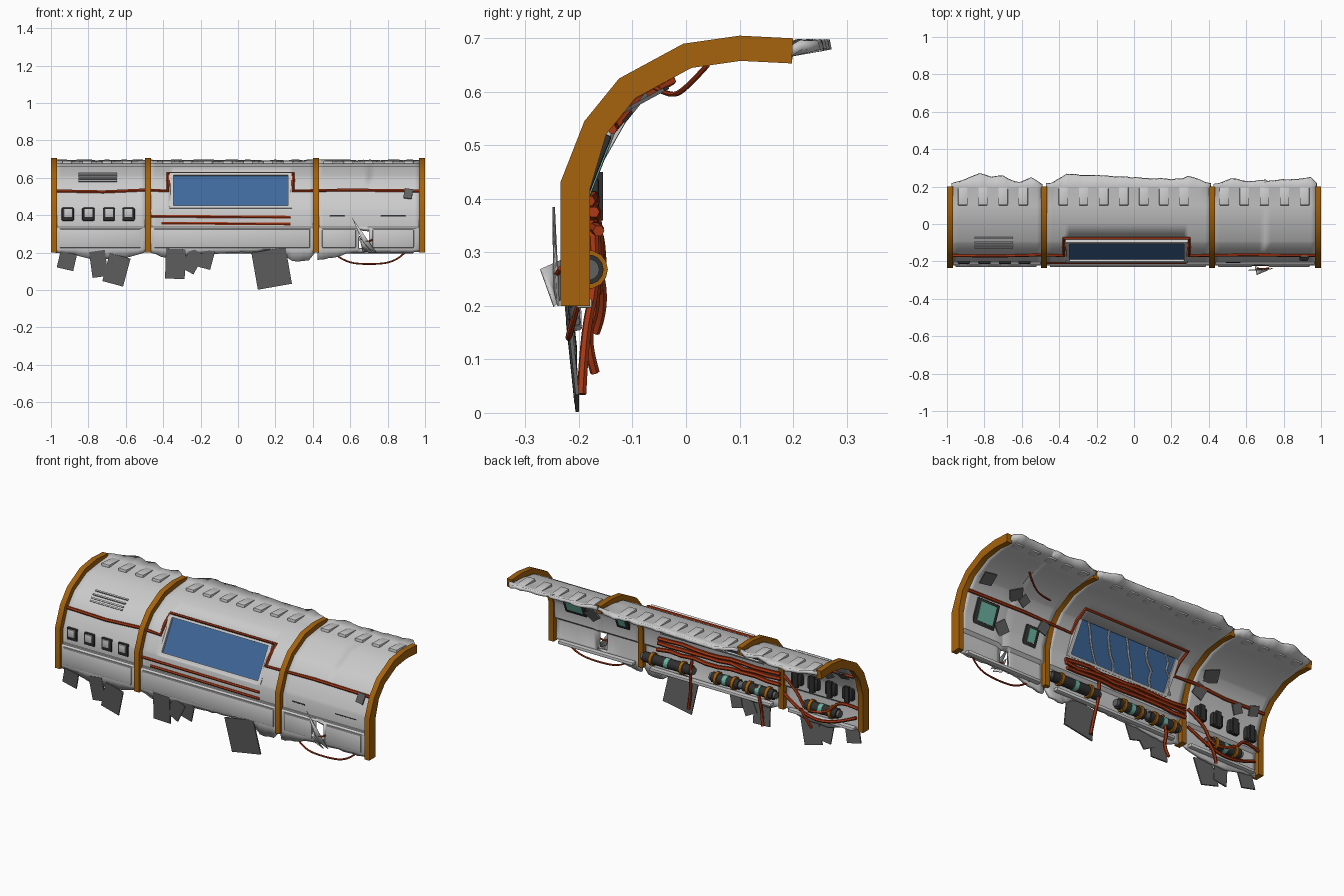
import bpy, bmesh, math, random
from mathutils import Vector, Matrix, Euler

if "Cube" in bpy.data.objects:
    bpy.data.objects.remove(bpy.data.objects["Cube"])
random.seed(4)

def mat(name, *c):
    m = bpy.data.materials.new(name)
    m.diffuse_color = (*c, 1)
    m.use_nodes = True
    m.node_tree.nodes["Principled BSDF"].inputs["Base Color"].default_value = m.diffuse_color
    return m

ORANGE = mat("orange_paint", .38, .125, .004)
RED = mat("red_pipe", .40, .04, .008)
DARK = mat("dark_steel", .12, .12, .12)
BLACK = mat("black_steel", .03, .03, .03)
BLUE = mat("blue_glass", .05, .14, .33)
GREEN = mat("green_glass", .15, .45, .36)

# Cross-section of the hull (y, z), outer line of the ribs
P = [Vector(p) for p in [(-.235, .2), (-.235, .43), (-.19, .545), (-.125, .625),
                         (-.005, .69), (.1, .705), (.2, .70)]]
SKIN = .029  # depth of the hull skin below the rib line

def offs(d):
    out = []
    for i, p in enumerate(P):
        ns = []
        for a, b in ((i - 1, i), (i, i + 1)):
            if a >= 0 and b < len(P):
                t = (P[b] - P[a]).normalized()
                ns.append(Vector((t.y, -t.x)))
        n = sum(ns, Vector((0, 0))).normalized()
        out.append(p + n * (d / n.dot(ns[0])))
    return out

def at(z, d):
    q = offs(d)
    for a, b in zip(q[:5], q[1:5]):
        if z <= b.y or b is q[4]:
            t = b - a
            return a.x + t.x * (z - a.y) / t.y, -math.atan2(t.x, t.y)

def lerp(pts, x):
    for (x0, v0), (x1, v1) in zip(pts, pts[1:]):
        if x <= x1:
            return v0 + (v1 - v0) * max(0, (x - x0) / (x1 - x0))
    return pts[-1][1]

def obj(name, bm, m=None):
    me = bpy.data.meshes.new(name)
    bm.to_mesh(me)
    bm.free()
    o = bpy.data.objects.new(name, me)
    bpy.context.collection.objects.link(o)
    if m:
        me.materials.append(m)
    return o

def box(name, loc, size, rot=(0, 0, 0), m=None, bevel=0):
    bm = bmesh.new()
    bmesh.ops.create_cube(bm, size=1, matrix=Matrix.Diagonal((*size, 1)))
    if bevel:
        bmesh.ops.bevel(bm, geom=bm.edges[:], offset=bevel, segments=2, profile=.5, affect='EDGES')
    r = rot if isinstance(rot, Matrix) else Euler(rot).to_matrix()
    bm.transform(Matrix.Translation(loc) @ r.to_4x4())
    return obj(name, bm, m)

def surf_box(name, x, z, w, h, t, d, m=None, bevel=0, spin=0):
    y, a = at(z, d)
    return box(name, (x, y, z), (w, t, h), Matrix.Rotation(a, 3, 'X') @ Matrix.Rotation(spin, 3, 'Y'), m, bevel)

def tube(name, pts, r, m=RED, smooth=False):
    cu = bpy.data.curves.new(name, 'CURVE')
    cu.dimensions, cu.bevel_depth, cu.bevel_resolution, cu.use_fill_caps = '3D', r, 1, True
    s = cu.splines.new('NURBS' if smooth else 'POLY')
    s.points.add(len(pts) - 1)
    for p, c in zip(s.points, pts):
        p.co = (*c, 1)
    if smooth:
        s.use_endpoint_u, s.order_u, s.resolution_u = True, 3, 5
    tmp = bpy.data.objects.new(name + "_path", cu)
    bpy.context.collection.objects.link(tmp)
    me = bpy.data.meshes.new_from_object(tmp.evaluated_get(bpy.context.evaluated_depsgraph_get()))
    bpy.data.objects.remove(tmp)
    o = bpy.data.objects.new(name, me)
    bpy.context.collection.objects.link(o)
    me.materials.clear()
    if m:
        me.materials.append(m)
    return o

# Orange ribs, a little deeper at the foot
for x in (-.984, -.48, .416, .984):
    bm = bmesh.new()
    ring = P + (offs(.056)[:2] + offs(.047)[2:])[::-1]
    f = bm.faces.new([bm.verts.new((x - .016, *p)) for p in ring])
    e = bmesh.ops.extrude_face_region(bm, geom=[f])
    bmesh.ops.translate(bm, vec=(.032, 0, 0), verts=[v for v in e['geom'] if isinstance(v, bmesh.types.BMVert)])
    bmesh.ops.recalc_face_normals(bm, faces=bm.faces)
    obj("rib", bm, ORANGE)

# Hull skin in three bays with torn lower and rear edges; the lower band bulges outwards
WX, TEAR = (-.36, .28), (.645, .7)
bays = [
    ("left_hull", -.975, -.49, [(-.97, .2), (-.9, .19), (-.75, .16), (-.6, .17), (-.5, .2)],
     [(-.97, .21), (-.89, .24), (-.82, .27), (-.76, .25), (-.7, .255), (-.62, .21), (-.54, .25), (-.5, .2)]),
    ("middle_hull", -.47, .41, [(-.46, .2), (-.4, .17), (-.2, .19), (0, .2), (.2, .21), (.3, .15), (.38, .16), (.4, .2)],
     [(-.44, .21), (-.36, .265), (.12, .24), (.25, .235), (.29, .255), (.35, .235), (.39, .21)]),
    ("right_hull", .425, .975, [(.43, .16), (.5, .17), (.6, .2), (.97, .2)],
     [(.43, .2), (.5, .225), (.53, .25), (.57, .225), (.75, .23), (.9, .24), (.94, .25), (.97, .21)])]
for name, x0, x1, low, back in bays:
    q = offs(SKIN)
    rows = [Vector((at(z, .012)[0], z)) for z in (.218, .33)]
    rows += sorted([Vector((at(z, SKIN)[0], z)) for z in (.345, .44, .61)] + q[1:5], key=lambda p: p.y)
    rows += [q[5], Vector((.19, .683))]
    n = round((x1 - x0) / .03)
    xs = sorted([x0 + (x1 - x0) * i / n for i in range(n + 1)] + [x for x in WX + TEAR if x0 < x < x1])
    bm = bmesh.new()
    cols = []
    for x in xs:
        j = random.uniform(-.003, .003)
        bend = random.uniform(0, .006)
        pr = [(-.218 + bend, min(.212, lerp(low, x) + j)), *rows, (lerp(back, x) + j, .699 - bend)]
        cols.append([bm.verts.new((x, *p)) for p in pr])
    for a, b in zip(cols, cols[1:]):
        for k in range(len(a) - 1):
            c = (a[k].co + b[k + 1].co) / 2
            window = WX[0] < c.x < WX[1] and .44 < c.z < .61 and c.y < 0
            tear = TEAR[0] < c.x < TEAR[1] and .218 < c.z < .33
            if not (window or tear):
                bm.faces.new((a[k], b[k], b[k + 1], a[k + 1]))
    bmesh.ops.delete(bm, geom=[v for v in bm.verts if not v.link_faces], context='VERTS')
    o = obj(name, bm)
    s = o.modifiers.new("thickness", 'SOLIDIFY')
    s.thickness, s.offset = .018, -1

# Stiffeners pressed into the roof, rising slightly to the front
for i in range(18):
    x = -.915 + i * .1075
    if min(abs(x + .48), abs(x - .416)) > .045:
        box("roof_stiffener", (x, .15, .675), (.05, .1, .026), (-.06, 0, 0), None, .003)

# Raised lower panels, the lip above them and a ledge behind
for x0, x1 in ((-.955, -.52), (-.45, .385), (.45, .63), (.72, .94)):
    surf_box("lower_panel", (x0 + x1) / 2, .275, x1 - x0, .1, .014, .012, bevel=.005)
for x0, x1 in ((-.965, -.5), (-.46, .4), (.435, .965)):
    surf_box("panel_lip", (x0 + x1) / 2, .342, x1 - x0, .008, .01, .026)
    surf_box("inner_ledge", (x0 + x1) / 2, .205, (x1 - x0) * .9, .018, .03, .045, bevel=.004)

# Torn sheet on the right bay
for pts in ([(.61, -.245, .385), (.74, -.236, .2), (.68, -.243, .23)],
            [(.65, -.225, .29), (.66, -.27, .27), (.72, -.245, .2), (.67, -.235, .21)]):
    bm = bmesh.new()
    bm.faces.new([bm.verts.new(p) for p in pts])
    obj("torn_sheet", bm).modifiers.new("thickness", 'SOLIDIFY').thickness = .005

# Large window with a tilted frame and cracks on the inside
R = Matrix.Rotation(-.518, 3, 'X')
C = Vector((-.04, -.1385, .525))
loc = lambda x, y, z: C + R @ Vector((x, y, z))
box("window_glass", C, (.62, .008, .2), R, BLUE)
for sx in (-1, 1):
    box("window_side", loc(sx * .317, -.002, 0), (.022, .03, .2), R)
for sz in (-1, 1):
    box("window_rail", loc(0, -.002, sz * .102), (.655, .03, .014), R)
for i in range(5):
    x = .26 - i * .125
    tube("glass_crack", [loc(x - k * .022 + random.uniform(-.012, .012), .008, .095 - k * .038) for k in range(6)], .006, None)

# Red pipe around the window, outside and inside
route = [(-.97, .53), (-.72, .525), (-.5, .535), (-.375, .53), (-.375, .585), (-.375, .622), (.295, .622),
         (.295, .585), (.295, .53), (.6, .535), (.97, .53)]
for d in (SKIN - .003, .05):
    tube("window_pipe", [(x, at(z, d)[0], z) for x, z in route], .009)

# Pipes under the window, outside and inside
for z, x0, x1 in ((.395, -.47, .28), (.358, -.41, .28)):
    tube("lower_pipe", [(x0, at(z, SKIN)[0], z), (x1, at(z, SKIN)[0], z - .005)], .008)
for k, z in enumerate((.4, .375, .345)):
    n = 10
    tube("inner_pipe", [(.3 - .78 * i / n, -.176 + .004 * k + random.uniform(-.005, .005),
                         z + random.uniform(-.006, .006)) for i in range(n + 1)], .011)

# Vent slats
for i in range(4):
    surf_box("vent_slat", -.75, .583 + i * .013, .205, .008, .012, SKIN - .002)

# Latch boxes through the left bay
for x in (-.91, -.8, -.69, -.585):
    surf_box("latch_frame", x, .405, .066, .07, .05, .047, BLACK, .006)
    surf_box("latch_lid", x, .412, .045, .045, .012, .02, None, .003)
    surf_box("latch_lever", x, .405, .03, .09, .015, .072, BLACK)

# Screens inside the right bay
for x, z, w, h in ((.83, .455, .14, .14), (.53, .44, .085, .11)):
    surf_box("screen_frame", x, z, w, h, .02, .048, BLACK, .004)
    surf_box("screen_glass", x, z, w - .04, h - .04, .005, .058, GREEN)

# Tanks with orange rings along the lower inside
def cylinder(name, x, r, length, m):
    bm = bmesh.new()
    bmesh.ops.create_cone(bm, cap_ends=True, segments=14, radius1=r, radius2=r, depth=length)
    bm.transform(Matrix.Translation((x, -.182, .268)) @ Matrix.Rotation(math.pi / 2, 4, 'Y'))
    obj(name, bm, m)

for x, l in ((.24, .3), (-.13, .17), (-.34, .19), (-.74, .2)):
    cylinder("tank", x, .028, l, BLACK)
    cylinder("tank_band", x, .0295, .025, GREEN)
    for s in (-1, 1):
        cylinder("tank_ring", x + s * l * .32, .036, .018, ORANGE)
        cylinder("tank_cap", x + s * l * .5, .02, .03, DARK)

# Loose wires
wires = [
    [(.5, -.2, .21), (.56, -.22, .15), (.7, -.22, .135), (.85, -.215, .15), (.9, -.2, .21)],
    [(.72, .04, .65), (.66, 0, .605), (.58, -.03, .59), (.5, -.06, .61)],
    [(.08, -.175, .36), (.09, -.165, .25), (.1, -.19, .15), (.12, -.195, .035)],
    [(-.33, -.17, .3), (-.36, -.165, .2), (-.35, -.19, .14), (-.37, -.17, .075)],
    [(-.5, -.175, .4), (-.6, -.16, .34), (-.64, -.165, .24), (-.8, -.155, .27), (-.86, -.165, .36), (-.97, -.18, .33)],
    [(-.5, -.175, .3), (-.62, -.16, .22), (-.8, -.165, .2), (-.95, -.19, .27)],
    [(-.62, -.16, .25), (-.66, -.15, .2), (-.68, -.17, .15)],
    [(.65, -.24, .27), (.69, -.245, .25), (.72, -.235, .27)]]
for k, w in enumerate(wires):
    tube("loose_wire", w, .005 if k in (0, 1, 7) else .009, RED, True)

# Scrap plates hanging below: x, z, width, height, turn
for x, z, w, h, a in ((-.915, .155, .09, .09, 13), (-.745, .14, .085, .14, -8), (-.65, .108, .115, .155, 15),
                      (-.335, .14, .105, .16, 2), (-.245, .155, .08, .12, 28), (-.17, .165, .07, .1, 15),
                      (.18, .116, .185, .2, -10)):
    box("scrap_plate", (x, -.213, z), (w, .007, h), (.1, math.radians(a), 0), DARK)

# Scrap plates caught on the inside, and one on the outside
for x, z, s, a in ((.9, .59, .07, 8), (.7, .58, .07, 35), (.64, .57, .05, 60), (.72, .42, .07, 40), (-.58, .58, .08, 25),
                   (-.55, .51, .07, -20), (-.9, .52, .055, 15), (-.8, .5, .055, 30), (.47, .5, .06, -15)):
    surf_box("inner_scrap", x, z, s, s, .007, .058, DARK, 0, math.radians(a))
surf_box("outer_scrap", .91, .515, .045, .055, .008, .017, DARK, 0, .15)

# Smooth shading that keeps hard edges
bpy.ops.object.select_all(action='SELECT')
bpy.context.view_layer.objects.active = bpy.data.objects["left_hull"]
bpy.ops.object.shade_smooth_by_angle(angle=math.radians(32))
